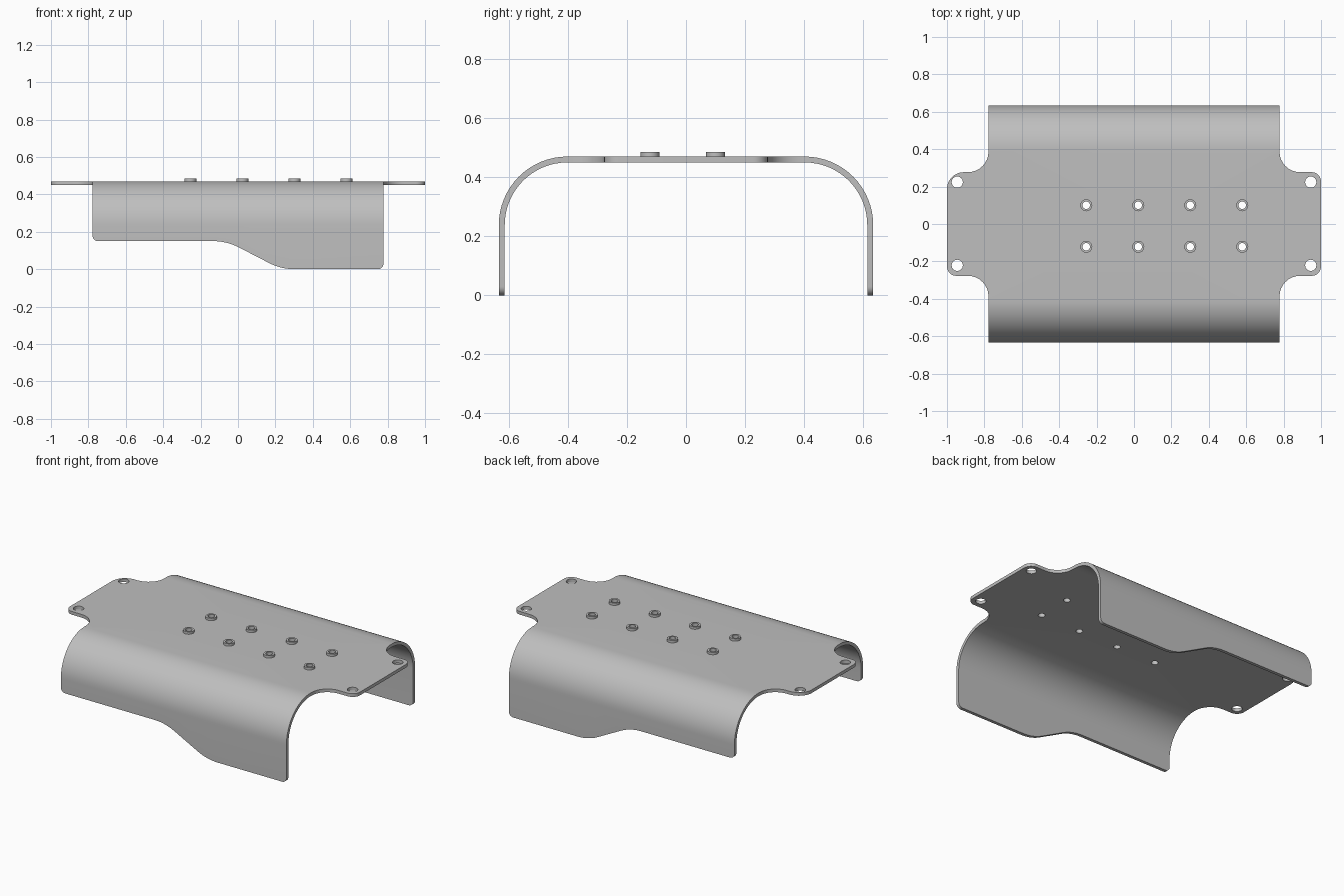
import bpy, bmesh
from math import pi, sin, cos, tan
from mathutils import Vector, Matrix

if "Cube" in bpy.data.objects:
    bpy.data.objects.remove(bpy.data.objects["Cube"], do_unlink=True)

TOP, THICK = 0.47, 0.02          # plate top height and sheet thickness
FLAT, BEND = 0.402, 0.232        # half width of flat top, outer bend radius
ARC = BEND * pi / 2
LOW = FLAT + ARC + TOP - BEND    # unrolled distance to the lowest edge
HIGH = LOW - 0.15                # unrolled distance to the raised edge
STEPS = 16

grey = bpy.data.materials.new("sheet grey")
grey.use_nodes = True
grey.diffuse_color = (0.52, 0.52, 0.52, 1)
grey.node_tree.nodes["Principled BSDF"].inputs["Base Color"].default_value = grey.diffuse_color


def finish(bm, name):
    mesh = bpy.data.meshes.new(name)
    bm.to_mesh(mesh)
    bm.free()
    mesh.materials.append(grey)
    ob = bpy.data.objects.new(name, mesh)
    bpy.context.collection.objects.link(ob)
    bpy.ops.object.select_all(action='DESELECT')
    bpy.context.view_layer.objects.active = ob
    ob.select_set(True)
    return ob


def rounded(corners, steps=8):
    """Polygon with every (x, y, radius) corner replaced by an arc."""
    out = []
    for i, (x, y, r) in enumerate(corners):
        p = Vector((x, y))
        a = (Vector(corners[i - 1][:2]) - p).normalized()
        b = (Vector(corners[(i + 1) % len(corners)][:2]) - p).normalized()
        half = a.angle(b) / 2
        centre = p + (a + b).normalized() * (r / sin(half))
        start = p + a * (r / tan(half)) - centre
        sweep = (pi - 2 * half) * (1 if a.x * b.y - a.y * b.x < 0 else -1)
        out += [centre + Matrix.Rotation(sweep * k / steps, 2) @ start for k in range(steps + 1)]
    return out


def circle(x, y, r, n=24):
    return [Vector((x + r * cos(2 * pi * k / n), y + r * sin(2 * pi * k / n))) for k in range(n)]


def bend(x, s):
    """Fold the unrolled sheet down over both long sides."""
    side, d = (1 if s >= 0 else -1), abs(s)
    if d <= FLAT:
        return Vector((x, s, TOP))
    ang = min((d - FLAT) / BEND, pi / 2)
    drop = max(d - FLAT - ARC, 0)
    return Vector((x, side * (FLAT + BEND * sin(ang)), TOP - BEND * (1 - cos(ang)) - drop))


# Unrolled outline: end tabs, concave necks and stepped skirts
def half_outline(side, tab_radius):
    pts = [(1, 0.277, 0.05), (0.778, 0.277, 0.11), (0.778, LOW, 0.03), (0.23, LOW, 0.3),
           (-0.06, HIGH, 0.3), (-0.778, HIGH, 0.03), (-0.778, 0.277, 0.11), (-1, 0.277, tab_radius)]
    return [(x, side * y, r) for x, y, r in pts]


boss_spots = [(-0.255 + 0.278 * i, y) for i in range(4) for y in (0.1, -0.122)]
loops = [rounded(half_outline(1, 0.09) + half_outline(-1, 0.05)[::-1])]
loops += [circle(x, y, 0.03) for x in (-0.945, 0.945) for y in (-0.221, 0.224)]
loops += [circle(x, y, 0.02) for x, y in boss_spots]

# Folded cover sheet
bm = bmesh.new()
for loop in loops:
    verts = [bm.verts.new((p.x, p.y, 0)) for p in loop]
    for i, v in enumerate(verts):
        bm.edges.new((verts[i - 1], v))
bmesh.ops.triangle_fill(bm, use_beauty=True, use_dissolve=False, edges=bm.edges[:], normal=(0, 0, 1))
for side in (1, -1):
    for k in range(STEPS + 1):
        bmesh.ops.bisect_plane(bm, geom=bm.verts[:] + bm.edges[:] + bm.faces[:], dist=1e-5,
                               plane_co=(0, side * (FLAT + ARC * k / STEPS), 0), plane_no=(0, 1, 0))
for f in bm.faces:
    f.normal_update()
    if f.normal.z < 0:
        f.normal_flip()
for v in bm.verts:
    v.co = bend(v.co.x, v.co.y)
bm.normal_update()
cover = finish(bm, "folded_cover")
solid = cover.modifiers.new("thickness", 'SOLIDIFY')
solid.thickness, solid.offset = THICK, -1
solid.use_even_offset = True
bpy.ops.object.modifier_apply(modifier=solid.name)
bpy.ops.object.shade_smooth_by_angle(angle=pi / 6)

# Raised collars around the small holes
for i, (x, y) in enumerate(boss_spots):
    bm = bmesh.new()
    ring = [bm.verts.new((r, 0, z)) for r, z in
            ((0.02, TOP - 0.005), (0.032, TOP - 0.005), (0.032, 0.485), (0.02, 0.485))]
    edges = [bm.edges.new((ring[k - 1], ring[k])) for k in range(4)]
    bmesh.ops.spin(bm, geom=ring + edges, cent=(0, 0, 0), axis=(0, 0, 1),
                   angle=2 * pi, steps=24, use_merge=True)
    bmesh.ops.remove_doubles(bm, verts=bm.verts[:], dist=1e-5)
    bmesh.ops.recalc_face_normals(bm, faces=bm.faces[:])
    collar = finish(bm, f"hole_collar_{i + 1}")
    collar.location = (x, y, 0)
    bpy.ops.object.shade_smooth_by_angle(angle=pi / 6)
